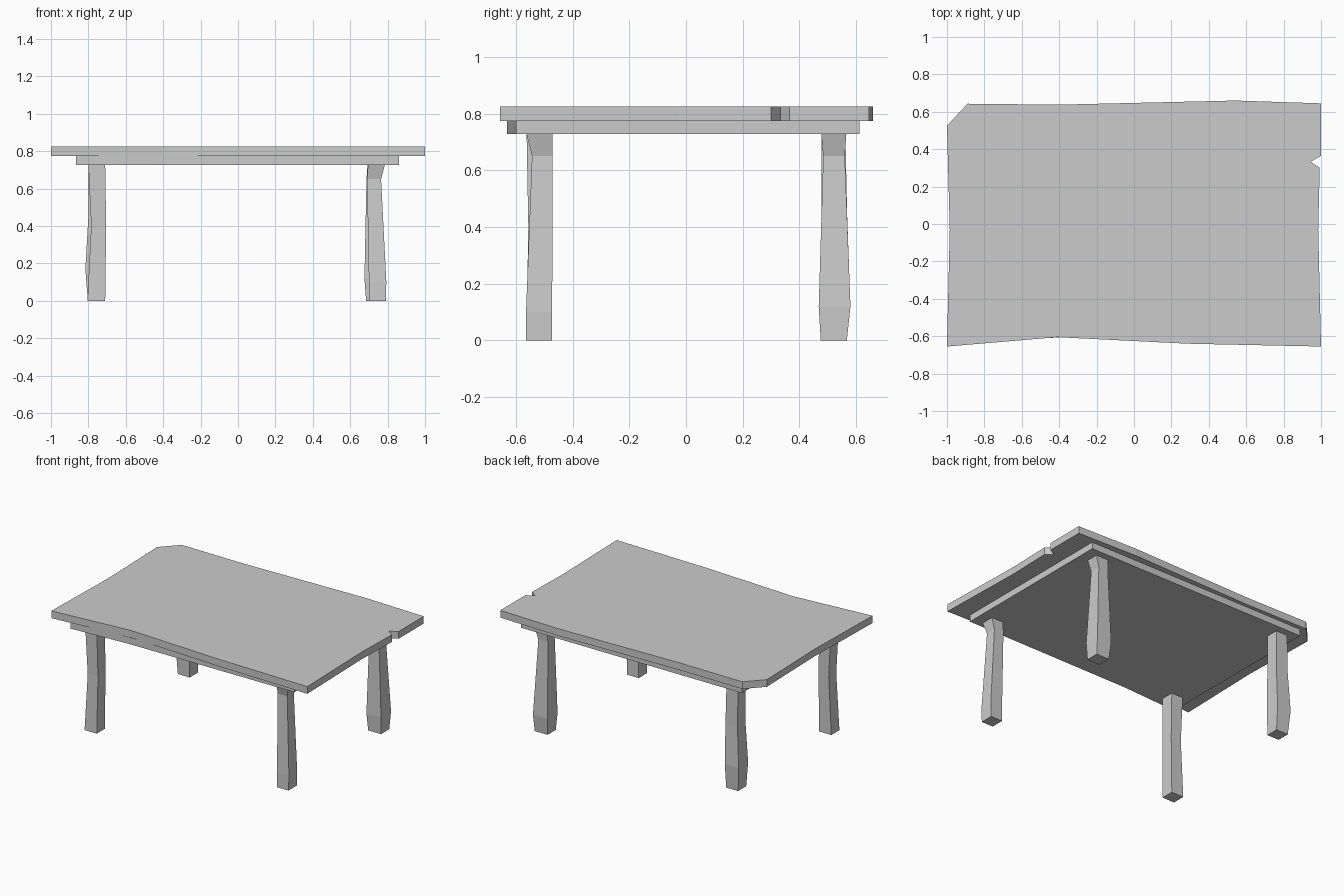
import bpy, bmesh

if "Cube" in bpy.data.objects:
    bpy.data.objects.remove(bpy.data.objects["Cube"])


def make_object(name, rings):
    """Closed mesh lofted through rings of points, bottom to top."""
    bm = bmesh.new()
    loops = [[bm.verts.new(p) for p in ring] for ring in rings]
    n = len(loops[0])
    for a, b in zip(loops, loops[1:]):
        for i in range(n):
            j = (i + 1) % n
            bm.faces.new((a[i], a[j], b[j], b[i]))
    bm.faces.new(loops[0][::-1])
    bm.faces.new(loops[-1])
    bmesh.ops.recalc_face_normals(bm, faces=bm.faces[:])
    mesh = bpy.data.meshes.new(name)
    bm.to_mesh(mesh)
    bm.free()
    obj = bpy.data.objects.new(name, mesh)
    bpy.context.collection.objects.link(obj)
    return obj


def slab(name, outline, z0, z1):
    return make_object(name, [[(x, y, z) for x, y in outline] for z in (z0, z1)])


def leg(name, sections):
    """Hewn leg: each section is z, x min, x max, y min, y max."""
    return make_object(name, [
        [(x0, y0, z), (x1, y0, z), (x1, y1, z), (x0, y1, z)]
        for z, x0, x1, y0, y1 in sections])


# Worn tabletop with a chipped corner and a notch in the right edge
slab("tabletop", [
    (-1, -.655), (-.41, -.605), (.29, -.64), (1, -.655),
    (.985, -.03), (.993, .30), (.945, .333), (1, .365), (1, .645),
    (.54, .66), (-.40, .638), (-.89, .643), (-1, .525), (-.985, -.03),
], .774, .825)

# Lower board under the top
slab("under_board", [
    (-.865, -.632), (-.43, -.608), (.86, -.60), (.86, .612), (-.865, .612),
], .727, .774)

# Four uneven legs
leg("front_right_leg", [
    (0, .70, .79, -.565, -.472), (.10, .70, .793, -.564, -.472),
    (.65, .69, .765, -.543, -.47), (.727, .695, .785, -.562, -.47)])
leg("back_right_leg", [
    (0, .685, .785, .475, .567), (.12, .676, .79, .468, .58),
    (.65, .687, .762, .484, .56), (.727, .692, .785, .477, .565)])
leg("front_left_leg", [
    (0, -.805, -.71, -.563, -.472), (.40, -.785, -.705, -.556, -.472),
    (.727, -.80, -.71, -.562, -.472)])
leg("back_left_leg", [
    (0, -.803, -.71, .475, .565), (.17, -.816, -.708, .472, .578),
    (.45, -.80, -.706, .478, .568), (.727, -.80, -.71, .477, .562)])
